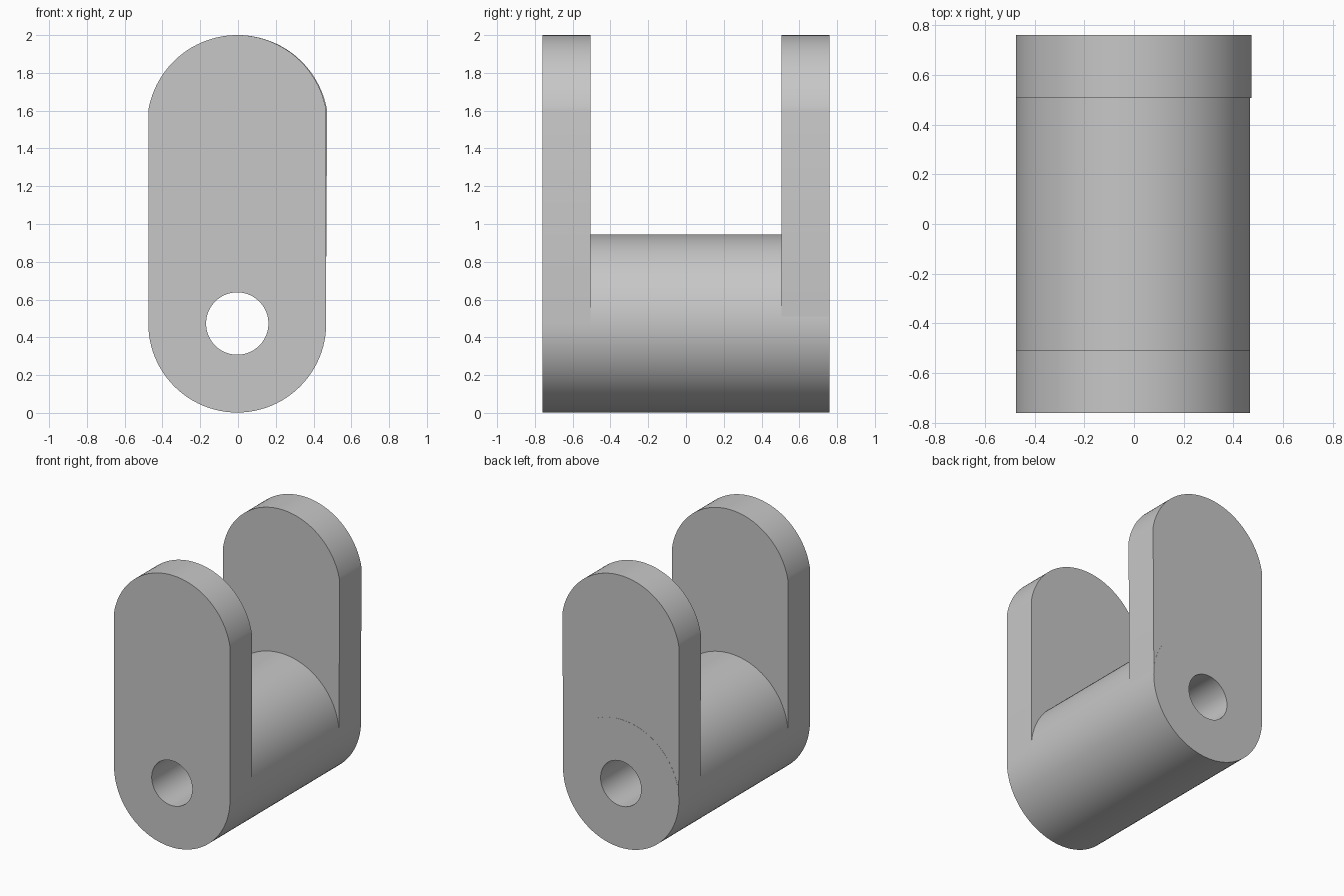
import bpy, bmesh
from math import sin, cos, pi, atan2, hypot

cube = bpy.data.objects.get("Cube")
if cube:
    bpy.data.objects.remove(cube)

# Plain grey metal
GREY = 0.57
metal = bpy.data.materials.new("grey_metal")
metal.use_nodes = True
metal.diffuse_color = (GREY, GREY, GREY, 1)
metal.node_tree.nodes["Principled BSDF"].inputs["Base Color"].default_value = (GREY, GREY, GREY, 1)

CX, CZ = -0.004, 0.473      # pivot axis
BARREL_R, BORE_R = 0.471, 0.165
INNER, OUTER = 0.506, 0.76  # plate faces along y
SHOULDER, TOP = 1.6, 2.0    # start and crown of the rounded top


def arc(cx, cz, r, start, end, steps):
    return [(cx + r * cos(start + (end - start) * i / steps),
             cz + r * sin(start + (end - start) * i / steps)) for i in range(steps + 1)]


def circle(r):
    return arc(CX, CZ, r, 0, 2 * pi, 96)[:-1]


def link_outline(left, right, r):
    """Round bottom, nearly straight sides and a slightly shallow rounded top."""
    half, mid, rise = (right - left) / 2, (right + left) / 2, TOP - SHOULDER
    top_r = (half ** 2 + rise ** 2) / (2 * rise)
    top_z = TOP - top_r
    a = atan2(SHOULDER - top_z, half)
    return arc(CX, CZ, r, pi, 2 * pi, 48) + arc(mid, top_z, top_r, a, pi - a, 48)


def holed_solid(name, outline, hole, y0, y1):
    """Extrude an outline with a hole through it from y0 to y1."""
    bm = bmesh.new()
    edges = []
    for loop in (outline, hole):
        verts = [bm.verts.new((x, y0, z)) for x, z in loop]
        edges += [bm.edges.new((v, verts[i - 1])) for i, v in enumerate(verts)]
    bmesh.ops.triangle_fill(bm, edges=edges, use_beauty=True, normal=(0, -1, 0))
    # Drop any triangles filled across the bore
    blocked = [f for f in bm.faces
               if hypot(f.calc_center_median().x - CX, f.calc_center_median().z - CZ) < BORE_R * 0.97]
    bmesh.ops.delete(bm, geom=blocked, context='FACES_ONLY')
    result = bmesh.ops.extrude_face_region(bm, geom=bm.faces[:], use_keep_orig=True)
    moved = [g for g in result["geom"] if isinstance(g, bmesh.types.BMVert)]
    bmesh.ops.translate(bm, verts=moved, vec=(0, y1 - y0, 0))
    bmesh.ops.recalc_face_normals(bm, faces=bm.faces[:])
    mesh = bpy.data.meshes.new(name)
    bm.to_mesh(mesh)
    bm.free()
    mesh.materials.append(metal)
    obj = bpy.data.objects.new(name, mesh)
    bpy.context.collection.objects.link(obj)
    bpy.ops.object.select_all(action='DESELECT')
    obj.select_set(True)
    bpy.context.view_layer.objects.active = obj
    bpy.ops.object.shade_smooth_by_angle(angle=pi / 6)
    return obj


# Front plate carries the end of the bore
holed_solid("front_plate", link_outline(-0.475, 0.467, BARREL_R), circle(BORE_R), -OUTER, -INNER)
# Back plate fits around the barrel, whose end sits just proud of it
holed_solid("back_plate", link_outline(-0.475, 0.472, BARREL_R - 0.002), circle(BORE_R + 0.05), INNER, OUTER)
# Barrel with the pivot bore
holed_solid("barrel", circle(BARREL_R), circle(BORE_R), -INNER, OUTER + 0.001)
